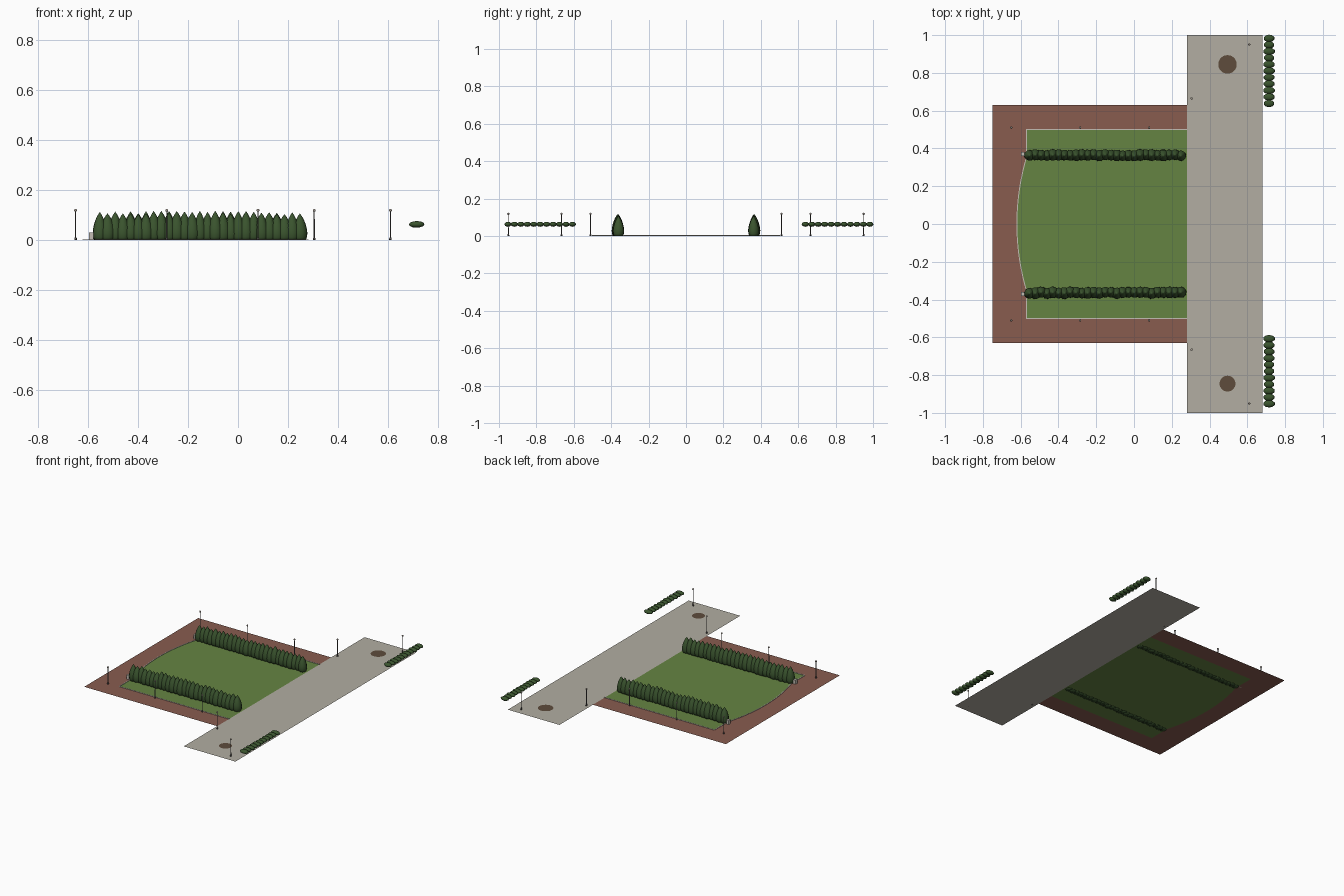
import bpy, bmesh, math, random
from mathutils import Vector, Matrix

if "Cube" in bpy.data.objects:
    bpy.data.objects.remove(bpy.data.objects["Cube"])

random.seed(4)


def mat(name, rgb):
    m = bpy.data.materials.new(name)
    lin = [((c / 255 + 0.055) / 1.055) ** 2.4 for c in rgb]
    m.diffuse_color = (*lin, 1)
    m.use_nodes = True
    m.node_tree.nodes["Principled BSDF"].inputs["Base Color"].default_value = m.diffuse_color
    return m


BRICK = mat("brick red", (137, 92, 79))
GRASS = mat("grass green", (101, 132, 66))
PAVING = mat("paving beige", (178, 174, 162))
SOIL = mat("soil brown", (94, 76, 60))
LEAF = mat("dark leaf green", (58, 84, 46))
STONE = mat("pale stone", (196, 190, 180))
METAL = mat("lamp grey", (92, 88, 86))
GLASS = mat("lamp globe", (165, 155, 145))


def finish(name, bm, *mats, smooth=False):
    me = bpy.data.meshes.new(name)
    bm.to_mesh(me)
    bm.free()
    for m in mats:
        me.materials.append(m)
    for p in me.polygons:
        p.use_smooth = smooth
    ob = bpy.data.objects.new(name, me)
    bpy.context.collection.objects.link(ob)
    return ob


def sheet(name, pts, z, m):
    bm = bmesh.new()
    f = bm.faces.new([bm.verts.new((x, y, z)) for x, y in pts])
    f.normal_update()
    if f.normal.z < 0:
        f.normal_flip()
    return finish(name, bm, m)


def box(bm, centre, size, angle=0):
    bmesh.ops.create_cube(bm, size=1, matrix=Matrix.Translation(centre)
                          @ Matrix.Rotation(angle, 4, 'Z') @ Matrix.Diagonal((*size, 1)))


def lathe(bm, profile, x, y, sides, squash=1.0, turn=0.0):
    rings = []
    for r, z in profile:
        if r == 0:
            rings.append([bm.verts.new((x, y, z))])
        else:
            rings.append([bm.verts.new((x + r * math.cos(turn + math.tau * i / sides),
                                        y + squash * r * math.sin(turn + math.tau * i / sides), z))
                          for i in range(sides)])
    for a, b in zip(rings, rings[1:]):
        for i in range(sides):
            j = (i + 1) % sides
            if len(b) == 1:
                bm.faces.new((a[i], a[j], b[0]))
            else:
                bm.faces.new((a[i], a[j], b[j], b[i]))
    bm.faces.new(rings[0][::-1])


# Lawn edge: straight sides with a shallow bowed end
R, HALF = 1.25, 0.35
arc = []
for i in range(25):
    y = HALF - 2 * HALF * i / 24
    arc.append((-0.62 + R - math.sqrt(R * R - y * y), y))
edge = [(0.28, 0.5), (-0.57, 0.5)] + arc + [(-0.57, -0.5), (0.28, -0.5)]

# Ground surfaces
sheet("lawn", edge, 0.001, GRASS)
sheet("brick_border", edge + [(0.28, -0.63), (-0.75, -0.63), (-0.75, 0.63), (0.28, 0.63)], 0.001, BRICK)
sheet("promenade", [(0.28, -1), (0.68, -1), (0.68, 1), (0.28, 1)], 0.001, PAVING)

# Planting beds in the promenade
for y, r in ((0.845, 0.049), (-0.845, 0.042)):
    sheet("soil_bed", [(0.495 + r * math.cos(math.tau * i / 32), y + r * math.sin(math.tau * i / 32))
                       for i in range(32)], 0.003, SOIL)

# Stone kerb following the lawn edge
bm = bmesh.new()
for (x0, y0), (x1, y1) in zip(edge, edge[1:]):
    box(bm, ((x0 + x1) / 2, (y0 + y1) / 2, 0.003),
        (math.hypot(x1 - x0, y1 - y0) + 0.003, 0.005, 0.003), math.atan2(y1 - y0, x1 - x0))
finish("kerb", bm, STONE)

# Stone posts at the ends of the tree rows
bm = bmesh.new()
for s in (-1, 1):
    box(bm, (-0.588, s * 0.37, 0.0155), (0.018, 0.022, 0.029))
finish("end_posts", bm, STONE)

# Two rows of pointed trees
PROFILE = [(0.025, 0), (0.030, 0.012), (0.032, 0.03), (0.030, 0.048),
           (0.025, 0.068), (0.017, 0.088), (0.008, 0.104), (0, 0.115)]
for s, name in ((1, "back_tree_row"), (-1, "front_tree_row")):
    bm = bmesh.new()
    for i in range(27):
        h = random.uniform(0.9, 1.02)
        w = random.uniform(0.88, 1.0)
        lathe(bm, [(r * w, z * h) for r, z in PROFILE], -0.553 + 0.0308 * i,
              s * 0.364 + random.uniform(-0.003, 0.003), 10, turn=random.random())
    finish(name, bm, LEAF, smooth=True)

# Rows of flattened shrubs beside the promenade
for start, name in ((0.638, "back_shrubs"), (-0.952, "front_shrubs")):
    bm = bmesh.new()
    for i in range(11):
        k = random.uniform(0.86, 1.02)
        bmesh.ops.create_icosphere(bm, subdivisions=2, radius=1, matrix=Matrix.Translation(
            (0.715, start + 0.0345 * i, 0.063)) @ Matrix.Diagonal((0.032 * k, 0.0195, 0.0135, 1)))
    finish(name, bm, LEAF, smooth=True)

# Lamp posts with round heads
lamps = [(x, s * 0.51) for x in (-0.65, -0.285, 0.08) for s in (-1, 1)]
lamps += [(x, s * y) for x, y in ((0.305, 0.665), (0.61, 0.95)) for s in (-1, 1)]
for x, y in lamps:
    bm = bmesh.new()
    lathe(bm, [(0.005, 0.001), (0.005, 0.007), (0.0025, 0.011), (0.002, 0.115), (0, 0.116)], x, y, 8)
    n = len(bm.faces)
    bmesh.ops.create_uvsphere(bm, u_segments=10, v_segments=6, radius=0.006,
                              matrix=Matrix.Translation((x, y, 0.119)))
    bm.faces.ensure_lookup_table()
    for f in bm.faces[n:]:
        f.material_index = 1
    finish("lamp_post", bm, METAL, GLASS, smooth=True)
